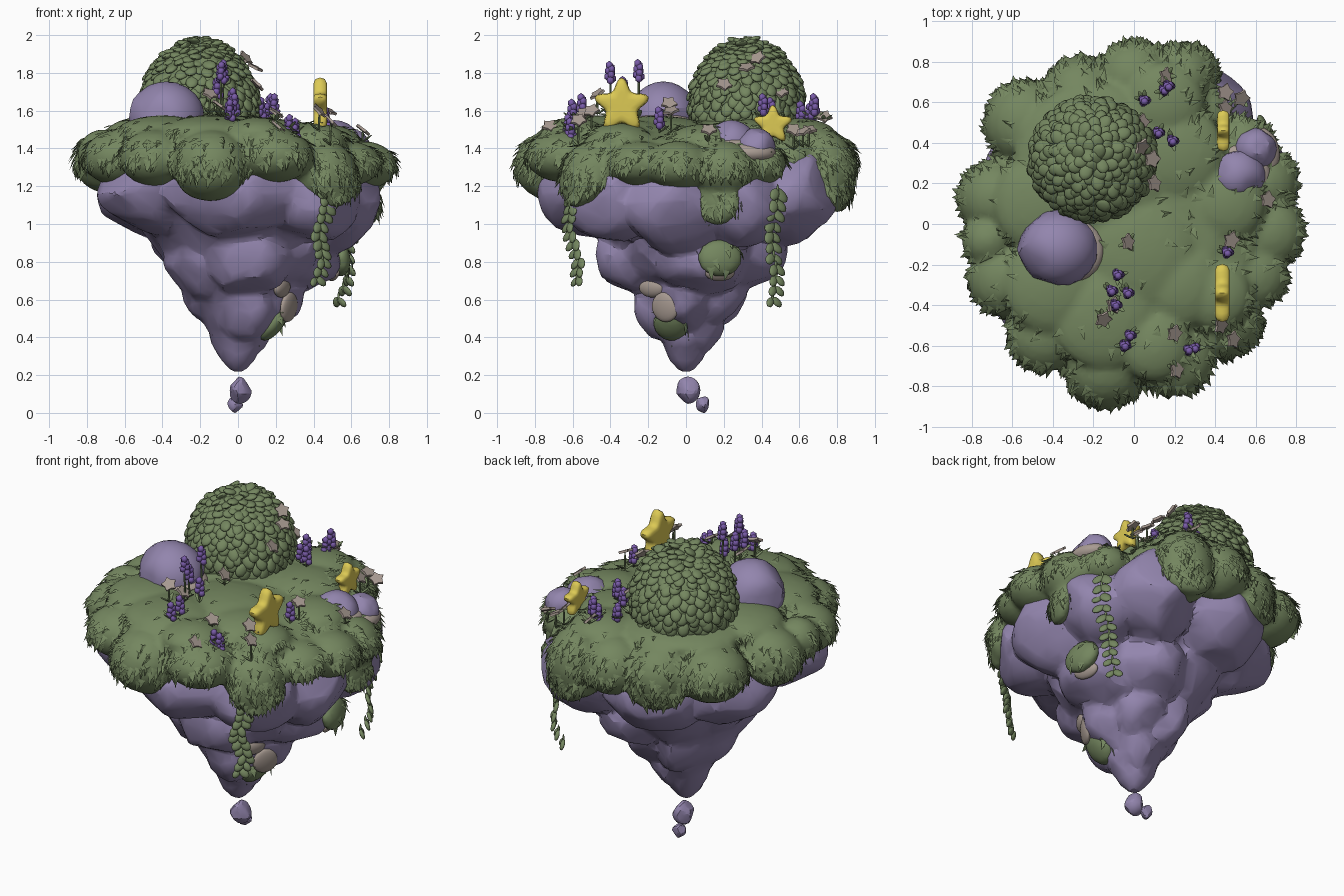
import bpy, bmesh, math, random
from mathutils import Vector, Matrix
from mathutils.bvhtree import BVHTree

if "Cube" in bpy.data.objects:
    bpy.data.objects.remove(bpy.data.objects["Cube"])

random.seed(4)
V = Vector
U = random.uniform


def material(name, rgb):
    m = bpy.data.materials.new(name)
    m.diffuse_color = (*rgb, 1)
    m.use_nodes = True
    m.node_tree.nodes["Principled BSDF"].inputs["Base Color"].default_value = m.diffuse_color
    return m


ROCK = material("purple rock", (0.29, 0.235, 0.42))
GRASS = material("moss green", (0.175, 0.24, 0.115))
YELLOW = material("star yellow", (0.72, 0.59, 0.09))
VIOLET = material("flower violet", (0.19, 0.105, 0.39))
BEIGE = material("dusty beige", (0.39, 0.325, 0.285))


def blob(bm, loc, scale, sub=2, facets=0, basis=None, cut=.87):
    """Ellipsoid, optionally chiselled by random flat cuts."""
    vs = bmesh.ops.create_icosphere(bm, subdivisions=sub, radius=1)["verts"]
    cuts = [V((U(-1, 1), U(-1, 1), U(-1, 1))).normalized() for _ in range(facets)]
    m = Matrix.Translation(loc) @ (basis or Matrix()) @ Matrix.Diagonal((*scale, 1))
    for v in vs:
        for n in cuts:
            d = v.co.dot(n) - cut
            if d > 0:
                v.co -= n * d
        v.co = m @ v.co


def frame(normal, along):
    """Rotation with z on the normal and y following 'along'."""
    z = V(normal).normalized()
    x = V(along).cross(z)
    x = x.normalized() if x.length > 1e-4 else z.orthogonal().normalized()
    return Matrix((x, z.cross(x), z)).transposed().to_4x4()


def loft(bm, loops):
    rings = [[bm.verts.new(p) for p in loop] for loop in loops]
    n = len(rings[0])
    for a, b in zip(rings, rings[1:]):
        for i in range(n):
            bm.faces.new((a[i], a[i - n + 1], b[i - n + 1], b[i]))
    for ring in (rings[0], rings[-1]):
        mid = bm.verts.new(sum((v.co for v in ring), V()) / n)
        for i in range(n):
            bm.faces.new((ring[i], ring[i - n + 1], mid))


def lathe(bm, profile, n=40):
    loft(bm, [[(r * math.cos(2 * math.pi * i / n), r * math.sin(2 * math.pi * i / n), z) for i in range(n)]
              for r, z in profile])


def finish(bm, name, mat, angle=35, voxel=0, decimate=1):
    bmesh.ops.recalc_face_normals(bm, faces=bm.faces)
    me = bpy.data.meshes.new(name)
    bm.to_mesh(me)
    bm.free()
    o = bpy.data.objects.new(name, me)
    bpy.context.collection.objects.link(o)
    if voxel:
        r = o.modifiers.new("merge", 'REMESH')
        r.mode, r.voxel_size = 'VOXEL', voxel
        if decimate < 1:
            o.modifiers.new("facet", 'DECIMATE').ratio = decimate
        o.data = bpy.data.meshes.new_from_object(o.evaluated_get(bpy.context.evaluated_depsgraph_get()))
        o.modifiers.clear()
    o.data.materials.clear()
    o.data.materials.append(mat)
    bpy.ops.object.select_all(action='DESELECT')
    o.select_set(True)
    bpy.context.view_layer.objects.active = o
    bpy.ops.object.shade_smooth_by_angle(angle=math.radians(angle))
    return o


def tree(o):
    return BVHTree.FromPolygons([v.co for v in o.data.vertices], [p.vertices for p in o.data.polygons])


# Rock underside: tapering core with three tiers of chiselled boulders
bm = bmesh.new()
lathe(bm, [(0.035, 0.22), (0.09, 0.28), (0.14, 0.4), (0.26, 0.6), (0.4, 0.82), (0.56, 1.03), (0.6, 1.36)], 14)
for x, y, z, a, b, c in [
        (0.0, -0.48, 1.16, .42, .31, .25), (-.44, -.28, 1.16, .31, .31, .22), (-.44, .25, 1.16, .31, .35, .25),
        (-.15, .52, 1.14, .35, .30, .27), (.31, .52, 1.15, .28, .29, .28), (.47, .27, 1.12, .28, .28, .25),
        (.48, -.05, 1.12, .29, .33, .28), (.38, -.36, 1.14, .28, .30, .25)]:
    blob(bm, (x, y, z), (a, b, c), 3, 18, None, .84)
for n, rad, z, s, h in [(7, .26, .88, .25, .24), (5, .14, .64, .19, .22), (3, .06, .45, .13, .17)]:
    for i in range(n):
        t = 2 * math.pi * (i + .3) / n + z
        k = U(.9, 1.12)
        blob(bm, (rad * math.cos(t) + .025, rad * math.sin(t) + .025, z + U(-.05, .05)), (s * k, s * k, h), 3, 16, None, .83)
rock = finish(bm, "rock_underside", ROCK, 24, .02, .1)
rock_tree = tree(rock)

# Pebbles floating under the tip
for name, loc, s in [("pebble_large", (.01, .01, .12), (.064, .066, .072)),
                     ("pebble_small", (-.015, .09, .045), (.042, .038, .048))]:
    bm = bmesh.new()
    blob(bm, loc, s, 3, 16, None, .78)
    finish(bm, name, ROCK, 15)

# Grass cap: low dome, mounds, drooping rim lobes and moss patches, merged together
bm = bmesh.new()
lathe(bm, [(.6, 1.3), (.66, 1.34), (.67, 1.39), (.58, 1.45), (.4, 1.50), (.01, 1.53)])
for x, y, r in [(-.2, .3, .4), (-.15, -.45, .27), (.02, -.15, .3), (.22, -.3, .22), (.2, .35, .25),
                (.15, .6, .2), (-.45, .1, .25), (.45, .1, .2), (-.4, -.3, .25), (.4, -.35, .18), (.1, -.6, .18)]:
    blob(bm, (x, y, 1.48 - .1 * max(0, x)), (r, r, .095), 3)
for x, y, r, low in [
        (0, .72, .19, 1.15), (.24, .72, .18, 1.06), (-.26, .63, .2, 1.12), (-.53, .5, .21, 1.16),
        (-.68, .13, .19, 1.16), (-.63, -.27, .19, 1.2), (-.44, -.54, .19, 1.2), (-.14, -.7, .21, 1.12),
        (.2, -.65, .2, 1.22), (.45, -.48, .18, 1.1), (.58, -.24, .18, 1.2), (.66, -.04, .18, 1.18),
        (.63, .2, .18, 1.14), (.54, .38, .15, 1.2), (.33, .55, .14, 1.25), (-.72, -.08, .13, 1.24)]:
    top = 1.5 if x < .3 else 1.44
    blob(bm, (x, y, (top + low) / 2), (r, r, (top - low) / 2), 3)
    # tongue of moss hanging over the rock below the lobe
    if low < 1.18:
        d = V((x, y, 0)).normalized()
        hit = rock_tree.ray_cast(d * 2 + V((0, 0, low + .12)), -d)[0]
        if hit:
            blob(bm, hit + d * .015, (r * .85, .12, .07), 3, 0, frame(d, (0, 0, -1)))
beige_bm = bmesh.new()
for axis, side, z, s, target in [
        ('x', .18, .82, (.12, .10, .055), bm), ('x', .17, 1.13, (.12, .14, .06), bm),
        ('x', -.08, .47, (.095, .11, .05), bm), ('y', .50, 1.22, (.11, .14, .07), bm),
        ('x', -.11, .56, (.08, .08, .025), beige_bm), ('x', -.18, .66, (.075, .05, .03), beige_bm),
        ('x', .18, .74, (.08, .045, .025), beige_bm)]:
    o, d = (V((2, side, z)), V((-1, 0, 0))) if axis == 'x' else (V((side, -2, z)), V((0, 1, 0)))
    hit, nor, _, _ = rock_tree.ray_cast(o, d)
    if hit:
        blob(target, hit, s, 3, 0, frame(-d * .4 + nor * (1 if nor.dot(d) < 0 else -1), (0, 0, -1)))
finish(beige_bm, "bare_earth_on_rock", BEIGE)
grass = finish(bm, "grass_cap", GRASS, 50, .022)
grass_tree = tree(grass)


def ground(x, y):
    hit = grass_tree.ray_cast(V((x, y, 3)), V((0, 0, -1)))[0]
    return hit.z if hit else 1.4


# Pointed grass blades, dense on the hanging rim and sparse on top
bm = bmesh.new()
for p in grass.data.polygons:
    c, n = V(p.center), V(p.normal)
    r = math.hypot(c.x, c.y)
    if n.z < -.35 or (r < .55 and 1.2 < c.z < 1.4):
        continue
    if c.z < 1.0:
        chance = .05
    elif n.z > .75:
        chance = .05 if c.x > .25 else .012
    else:
        chance = .3 if c.z < 1.36 else .16
    if random.random() > chance:
        continue
    down = V((c.x * .5, c.y * .5, -.8)) + V((U(-.3, .3), U(-.3, .3), 0))
    down = (down - n * down.dot(n)).normalized()
    side = down.cross(n).normalized() * U(.016, .024)
    tip = c + (down + n * U(.12, .42)).normalized() * U(.045, .075)
    a, b, m, t = [bm.verts.new(q) for q in (c - side, c + side, c + n * .012 + down * .015, tip)]
    for f in ((a, m, t), (m, b, t), (b, a, t)):
        bm.faces.new(f)
finish(bm, "grass_blades", GRASS, 60)

# Round bush covered with overlapping leaves
bm = bmesh.new()
centre, size = V((-.205, .32, 1.665)), V((.295, .29, .31))
blob(bm, centre, size * .97, 3)
N = 400
for i in range(N):
    z = 1 - 1.5 * (i + .5) / N
    t = i * 2.39996 + U(-.1, .1)
    q = math.sqrt(1 - z * z)
    n = V((q * math.cos(t), q * math.sin(t), z))
    down = V((n.x * .3 + U(-.6, .6), n.y * .3 + U(-.6, .6), -1))
    down = (down - n * down.dot(n)).normalized()
    taper = 1 - .06 * max(0, math.sin(2 * math.asin(max(0, z))))
    p = V(a * b for a, b in zip(n, size)) * U(.96, 1.05) * taper
    blob(bm, centre + p, (.034, .043, .016), 2, 0, frame(n - down * .55, down + n * .55))
finish(bm, "leafy_bush", GRASS, 40)

# Boulders on the grass with bare earth at their bases
for name, loc, s in [("boulder_left", (-.38, -.12, 1.56), (.205, .19, .195)),
                     ("boulder_right", (.51, .24, 1.42), (.14, .135, .13)),
                     ("boulder_right_small", (.6, .37, 1.40), (.105, .105, .11))]:
    bm = bmesh.new()
    blob(bm, loc, s, 3, 12, None, .9)
    finish(bm, name, ROCK, 25)
bm = bmesh.new()
for loc, s in [((-.315, -.13, 1.55), (.165, .16, .045)), ((.52, .25, 1.41), (.155, .15, .06)),
               ((.61, .34, 1.375), (.11, .14, .06))]:
    blob(bm, loc, s, 3)
finish(bm, "bare_earth_on_top", BEIGE)

# Chunky rounded stars facing sideways
for name, loc, R, h in [("star_large", (.435, -.34, 1.625), .15, .036), ("star_small", (.44, .46, 1.525), .105, .03)]:
    bm = bmesh.new()
    loops = []
    for dx, k in [(-1, .5), (-.97, .8), (-.7, .95), (0, 1), (.7, .95), (.97, .8), (1, .5)]:
        ts = [math.pi * i / 25 for i in range(50)]
        rs = [R * k * (.775 + .195 * math.cos(5 * t) + .03 * math.cos(10 * t)) for t in ts]
        loops.append([(loc[0] + dx * h, loc[1] + r * math.sin(t), loc[2] + r * math.cos(t)) for r, t in zip(rs, ts)])
    loft(bm, loops)
    finish(bm, name, YELLOW, 50)

# Small five-pointed beige flowers and violet flower spikes, on green stems
stems, petals, spikes = bmesh.new(), bmesh.new(), bmesh.new()


def stem(x, y, z0, z1):
    blob(stems, (x, y, (z0 + z1) / 2), (.007, .007, max(.01, (z1 - z0) / 2)), 1)
    for k in range(3):
        t = U(0, 6.28)
        d = V((math.cos(t), math.sin(t), .6))
        blob(stems, V((x, y, z0 + .01)) + d * .025, (.011, .034, .005), 2, 0, frame((-d.x, -d.y, 1.5), d))


for x, y, z in [(-.03, -.09, 1.64), (.16, .73, 1.57), (.04, .5, 1.7), (.09, .32, 1.83), (.04, .38, 1.88),
                (.1, .2, 1.74), (.45, .65, 1.5), (.53, .62, 1.49), (.45, .57, 1.5), (.48, -.08, 1.6),
                (.43, -.5, 1.6), (.49, -.57, 1.55), (.2, -.54, 1.59), (.21, -.72, 1.52), (-.15, -.47, 1.69),
                (-.1, -.4, 1.63), (.66, .12, 1.5)]:
    if z < 1.72:
        stem(x, y, ground(x, y), z)
    m = Matrix.Translation((x, y, z)) @ frame((U(.3, .9), U(-.6, .2), .8), (0, 1, .2))
    rim = [(.046 if i % 2 == 0 else .03, i * math.pi / 5) for i in range(10)]
    loft(petals, [[m @ V((r * math.cos(t), r * math.sin(t), k)) for r, t in rim] for k in (-.007, .007)])
for x, y, top in [(-.08, -.25, 1.87), (-.09, -.4, 1.86), (-.03, -.34, 1.72), (-.11, -.33, 1.78), (-.02, -.55, 1.69),
                  (-.045, -.6, 1.66), (.27, -.62, 1.58), (.3, -.61, 1.56), (.46, -.14, 1.62), (.05, .61, 1.65),
                  (.17, .68, 1.69), (.15, .66, 1.64), (.12, .45, 1.67), (.19, .41, 1.69)]:
    stem(x, y, ground(x, y), top - .05)
    for k in range(9):
        t, f = k * 2.2, k / 8
        w = .016 * (1 - .6 * f)
        blob(spikes, (x + w * math.cos(t), y + w * math.sin(t), top - .1 + .08 * f), (.021, .021, .024), 1)
finish(stems, "flower_stems", GRASS)
finish(petals, "beige_flowers", BEIGE, 20)
finish(spikes, "violet_flower_spikes", VIOLET, 60)

# Hanging vines with paired leaves
for name, a, b in [("vine_front", (.46, -.62, 1.2), (.425, -.575, .72)), ("vine_side", (.64, .47, 1.18), (.54, .46, .61))]:
    bm = bmesh.new()
    a, b = V(a), V(b)
    n = 11
    for i in range(n):
        c = a.lerp(b, i / (n - 1)) + V((.015 * math.sin(i), .015 * math.cos(i * .8), 0))
        blob(bm, c, (.008, .008, .035), 1)
        out = V((c.x, c.y, 0)).normalized()
        side = V((-out.y, out.x, 0))
        for s in (-1, 1):
            d = (side * s * U(.5, .9) + out * U(0, .4) + V((0, 0, -.8))).normalized()
            k = U(.95, 1.2) * (1 - .25 * i / n)
            blob(bm, c + d * .034, (.027 * k, .04 * k, .013), 2, 0, frame(out + V((0, 0, .4)), d))
    finish(bm, name, GRASS, 40)
